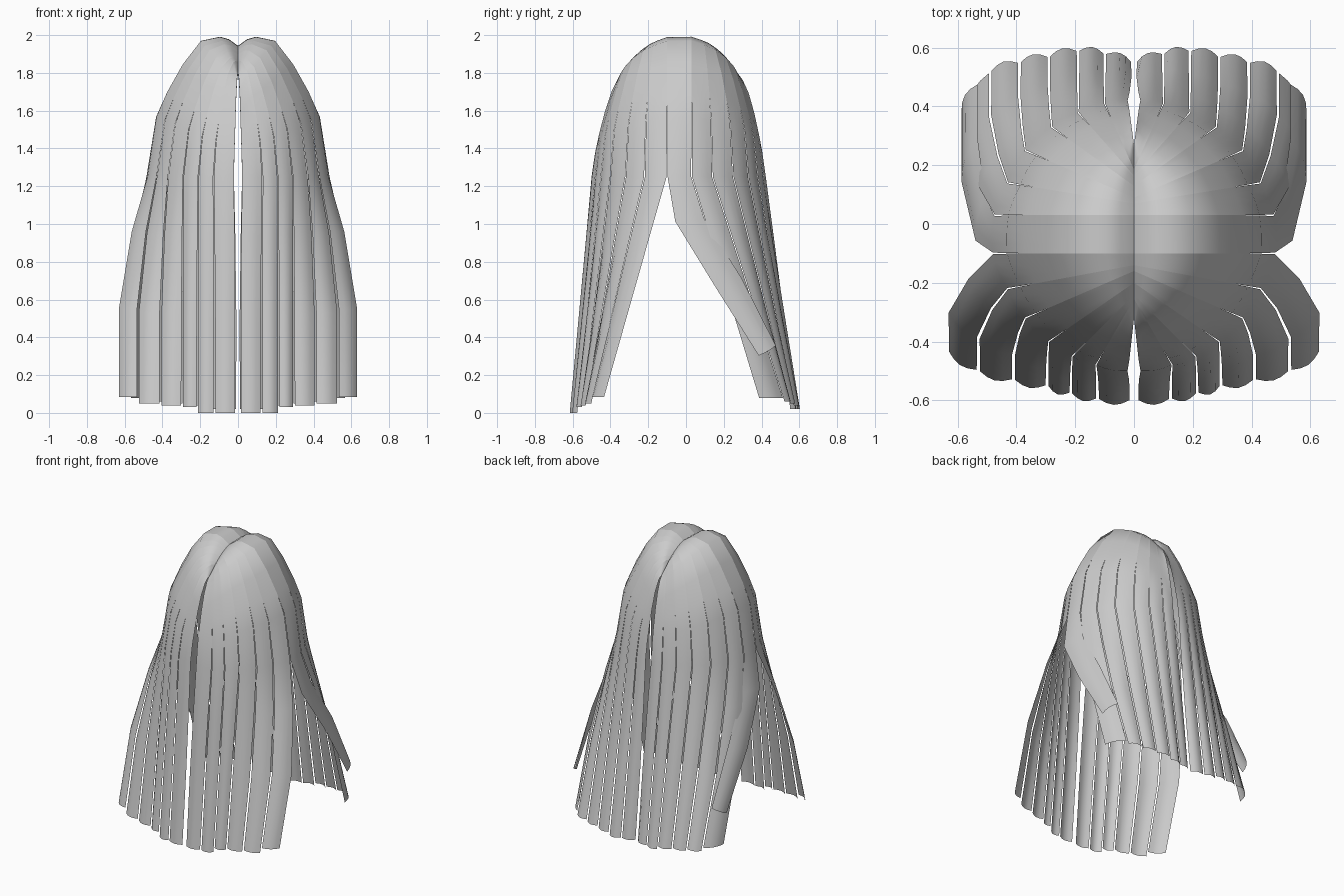
import bpy
import math
from mathutils import Vector

cube = bpy.data.objects.get("Cube")
if cube:
    bpy.data.objects.remove(cube)

# Single hair colour
hair = bpy.data.materials.new("hair_grey")
hair.use_nodes = True
GREY = (0.6, 0.6, 0.6, 1.0)
hair.diffuse_color = GREY
hair.node_tree.nodes["Principled BSDF"].inputs["Base Color"].default_value = GREY

RIM_Z = 1.25
SPAN = (0, 0.1, 0.2, 0.41, 0.61, 0.78, 0.9, 1)               # outward travel on the scalp
SIDE_H = (1, 1.05, 1.07, 1.04, 0.86, 0.65, 0.46, 0)          # full crown profile
CENTRE_H = (1, 0.98, 0.94, 0.8, 0.6, 0.38, 0.2, 0)           # flatter profile near the gap
HANG = (0.25, 0.6, 1)                                        # rows below the rim
FLARE = (0.55, 1, 1)                                         # sideways flare of those rows


def edge(part_y, rim, end, sweep=HANG):
    """Path of one lock edge: parting, over the scalp, rim, then hanging."""
    part_z = 1.95 - 1.8 * (part_y + 0.03) ** 2
    w = min(1, rim[0] / 0.48) ** 0.7
    pts = []
    for s, side, centre in zip(SPAN, SIDE_H, CENTRE_H):
        h = side * w + centre * (1 - w)
        pts.append(Vector((rim[0] * s, part_y + (rim[1] - part_y) * s,
                           RIM_Z + (part_z - RIM_Z) * h)))
    for t, f, g in zip(HANG, FLARE, sweep):
        pts.append(Vector((rim[0] + (end[0] - rim[0]) * f,
                           rim[1] + (end[1] - rim[1]) * g,
                           RIM_Z + (end[2] - RIM_Z) * t)))
    return pts


def lock(name, a, b):
    """Thin lock between two edge paths with a bowed middle, on both sides."""
    cols = 5
    rows = len(a)
    for label, sx in (("left", 1), ("right", -1)):
        verts = []
        for r in range(rows):
            fall = max(0, r - 5) / (rows - 6)
            across = b[r] - a[r]
            out = Vector((across.y, -across.x, 0))
            mid = (a[r] + b[r]) / 2
            if out.dot(Vector((mid.x, mid.y, 0))) < 0:
                out = -out
            out = out.normalized() if out.length > 0.001 else Vector((0, 0, 0))
            for c in range(cols):
                u = c / (cols - 1)
                inset = 0.05 * fall
                p = a[r] + across * (inset + u * (1 - 2 * inset))
                p = p + out * 0.018 * fall * math.sin(math.pi * u)
                verts.append((sx * p.x, p.y, p.z))
        faces = []
        for r in range(rows - 1):
            for c in range(cols - 1):
                i = r * cols + c
                f = (i, i + 1, i + cols + 1, i + cols)
                n = (Vector(verts[f[1]]) - Vector(verts[f[0]])).cross(
                    Vector(verts[f[3]]) - Vector(verts[f[0]]))
                faces.append(f)
        # turn faces outward, judged on the rim row
        i = 7 * cols + 2
        n = (Vector(verts[i + 1]) - Vector(verts[i])).cross(
            Vector(verts[i + cols]) - Vector(verts[i]))
        if n.x * verts[i][0] + n.y * verts[i][1] < 0:
            faces = [f[::-1] for f in faces]
        mesh = bpy.data.meshes.new(name)
        mesh.from_pydata(verts, [], faces)
        mesh.materials.append(hair)
        mesh.shade_smooth()
        obj = bpy.data.objects.new(f"{name}_{label}", mesh)
        bpy.context.collection.objects.link(obj)


def row_of_locks(name, parts, rims, ends, heights):
    for i, z in enumerate(heights):
        pair = [edge(parts[k], rims[k], (*ends[k], z)) for k in (i, i + 1)]
        lock(f"{name}_{i + 1}", *pair)


# Front locks, from the centre gap to the side
row_of_locks(
    "front_lock",
    (-0.32, -0.255, -0.24, -0.2, -0.16, -0.14, -0.1),
    ((0.02, -0.5), (0.13, -0.48), (0.21, -0.45), (0.29, -0.4),
     (0.37, -0.32), (0.43, -0.22), (0.48, -0.1)),
    ((0.01, -0.6), (0.125, -0.595), (0.215, -0.575), (0.295, -0.55),
     (0.41, -0.53), (0.53, -0.5), (0.635, -0.43)),
    (0, 0, 0.03, 0.04, 0.05, 0.085))

# Back locks, from the centre gap to the side
row_of_locks(
    "back_lock",
    (0.27, 0.185, 0.165, 0.13, 0.09, 0.07, 0.03),
    ((0.02, 0.42), (0.1, 0.41), (0.19, 0.38), (0.28, 0.33),
     (0.37, 0.25), (0.43, 0.14), (0.475, 0.03)),
    ((0.005, 0.55), (0.1, 0.58), (0.19, 0.59), (0.29, 0.57),
     (0.39, 0.55), (0.49, 0.52), (0.57, 0.38)),
    (0.02, 0.02, 0.04, 0.05, 0.06, 0.08))

# Short side lock swept backward over the ear
lock("side_lock",
     edge(0.03, (0.475, 0.03), (0.53, 0.48, 0.36), (0.16, 0.6, 1)),
     edge(-0.1, (0.48, -0.1), (0.59, 0.38, 0.3), (0.08, 0.5, 1)))
